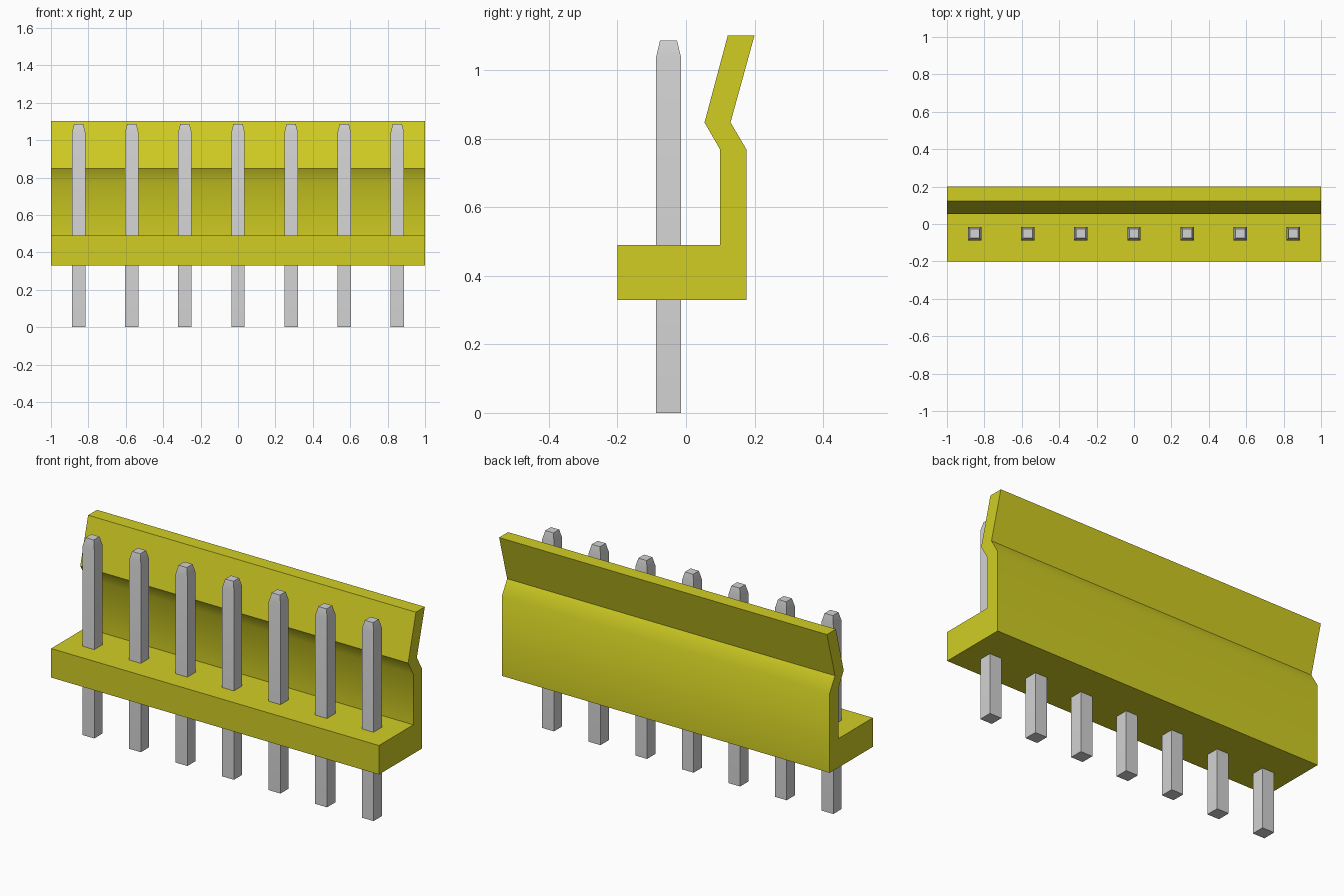
import bpy
import bmesh
import math

cube = bpy.data.objects.get("Cube")
if cube:
    bpy.data.objects.remove(cube, do_unlink=True)


def make_material(name, rgb):
    mat = bpy.data.materials.new(name)
    mat.use_nodes = True
    mat.diffuse_color = (*rgb, 1)
    mat.node_tree.nodes["Principled BSDF"].inputs["Base Color"].default_value = (*rgb, 1)
    return mat


def finish(bm, name, mat, smooth_angle):
    bmesh.ops.recalc_face_normals(bm, faces=bm.faces)
    mesh = bpy.data.meshes.new(name)
    bm.to_mesh(mesh)
    bm.free()
    mesh.materials.append(mat)
    obj = bpy.data.objects.new(name, mesh)
    bpy.context.collection.objects.link(obj)
    bpy.ops.object.select_all(action="DESELECT")
    obj.select_set(True)
    bpy.context.view_layer.objects.active = obj
    bpy.ops.object.shade_smooth_by_angle(angle=math.radians(smooth_angle))
    return obj


yellow = make_material("yellow plastic", (0.638, 0.617, 0.017))
silver = make_material("silver metal", (0.645, 0.645, 0.645))

# Housing: base and kinked latch wall as one side profile (y, z) swept along x
profile = [(-0.2, 0.33), (0.176, 0.33), (0.176, 0.77), (0.13, 0.848),
           (0.2, 1.102), (0.122, 1.102), (0.054, 0.848), (0.099, 0.77),
           (0.099, 0.49), (-0.2, 0.49)]
bm = bmesh.new()
face = bm.faces.new([bm.verts.new((-1, y, z)) for y, z in profile])
swept = bmesh.ops.extrude_face_region(bm, geom=[face], use_keep_orig=True)
moved = [v for v in swept["geom"] if isinstance(v, bmesh.types.BMVert)]
bmesh.ops.translate(bm, verts=moved, vec=(2, 0, 0))
finish(bm, "housing", yellow, 40)


# Pins: square posts with a tapered tip
def make_pin(name, x, y=-0.051):
    bm = bmesh.new()
    rings = []
    for half, z in [(0.036, 0), (0.036, 1.04), (0.025, 1.087)]:
        corners = [(-half, -half), (half, -half), (half, half), (-half, half)]
        rings.append([bm.verts.new((x + dx, y + dy, z)) for dx, dy in corners])
    for low, high in zip(rings, rings[1:]):
        for i in range(4):
            j = (i + 1) % 4
            bm.faces.new((low[i], low[j], high[j], high[i]))
    bm.faces.new(rings[0][::-1])
    bm.faces.new(rings[-1])
    finish(bm, name, silver, 30)


PITCH = 0.284
for i in range(7):
    make_pin(f"pin_{i + 1}", (i - 3) * PITCH)
